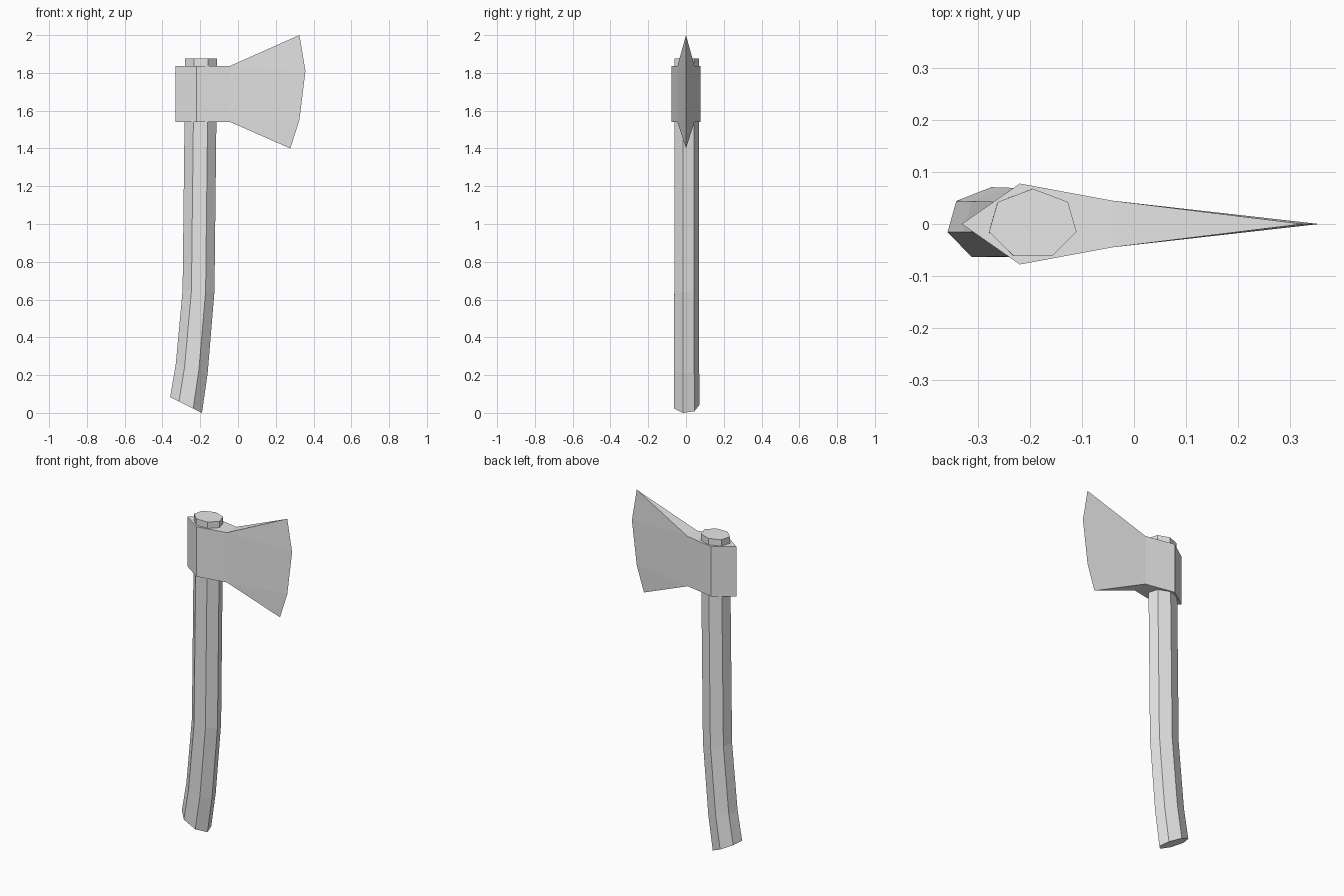
import bpy, bmesh, math

if "Cube" in bpy.data.objects:
    bpy.data.objects.remove(bpy.data.objects["Cube"])

grey = bpy.data.materials.new("light grey")
grey.diffuse_color = (0.8, 0.8, 0.8, 1)
grey.use_nodes = True
grey.node_tree.nodes["Principled BSDF"].inputs["Base Color"].default_value = grey.diffuse_color


def make_object(name, verts, faces):
    bm = bmesh.new()
    vs = [bm.verts.new(v) for v in verts]
    for f in faces:
        bm.faces.new([vs[i] for i in f])
    bmesh.ops.recalc_face_normals(bm, faces=bm.faces)
    mesh = bpy.data.meshes.new(name)
    bm.to_mesh(mesh)
    bm.free()
    mesh.materials.append(grey)
    obj = bpy.data.objects.new(name, mesh)
    bpy.context.collection.objects.link(obj)
    return obj


# Handle: seven-sided section lofted along a bent path
# each ring: centre x, centre z, tilt (z drop at the right side), y radius
rings = [(-0.275, 0.042, 0.043, 0.071), (-0.245, 0.235, 0.025, 0.070),
         (-0.209, 0.645, 0.004, 0.069), (-0.195, 1.875, 0.0, 0.068)]
SIDES = 7
verts = []
for cx, cz, tilt, ry in rings:
    for i in range(SIDES):
        a = 2 * math.pi * i / SIDES
        s = math.sin(a)
        verts.append((cx + 0.0865 * s, ry * math.cos(a), cz - tilt * s))
faces = [tuple(range(SIDES)), tuple(range(SIDES * 3, SIDES * 4))]
for r in range(len(rings) - 1):
    for i in range(SIDES):
        j = (i + 1) % SIDES
        faces.append((r * SIDES + i, r * SIDES + j,
                      (r + 1) * SIDES + j, (r + 1) * SIDES + i))
make_object("handle", verts, faces)

# Axe head: wedge-shaped socket flaring out to a sharp curved edge
LOW, HIGH = 1.54, 1.837
verts = [(-0.332, 0, LOW), (-0.332, 0, HIGH)]                    # back ridge 0, 1
verts += [(0.325, 0, 2.0), (0.357, 0, 1.81),
          (0.325, 0, 1.55), (0.277, 0, 1.40)]                    # cutting edge 2-5
for side in (-1, 1):                                             # cheeks 6-9, 10-13
    for x, y in ((-0.22, 0.078), (-0.042, 0.045)):
        verts += [(x, side * y, LOW), (x, side * y, HIGH)]
faces = []
for k in (6, 10):
    faces += [(0, k, k + 1, 1), (k, k + 2, k + 3, k + 1),
              (k + 3, 3, 2), (k + 2, 4, 3, k + 3), (k + 2, 5, 4)]
# top and bottom of the socket and of the blade
faces += [(1, 7, 11), (7, 9, 13, 11), (9, 2, 13),
          (0, 10, 6), (6, 10, 12, 8), (8, 12, 5)]
make_object("axe_head", verts, faces)
